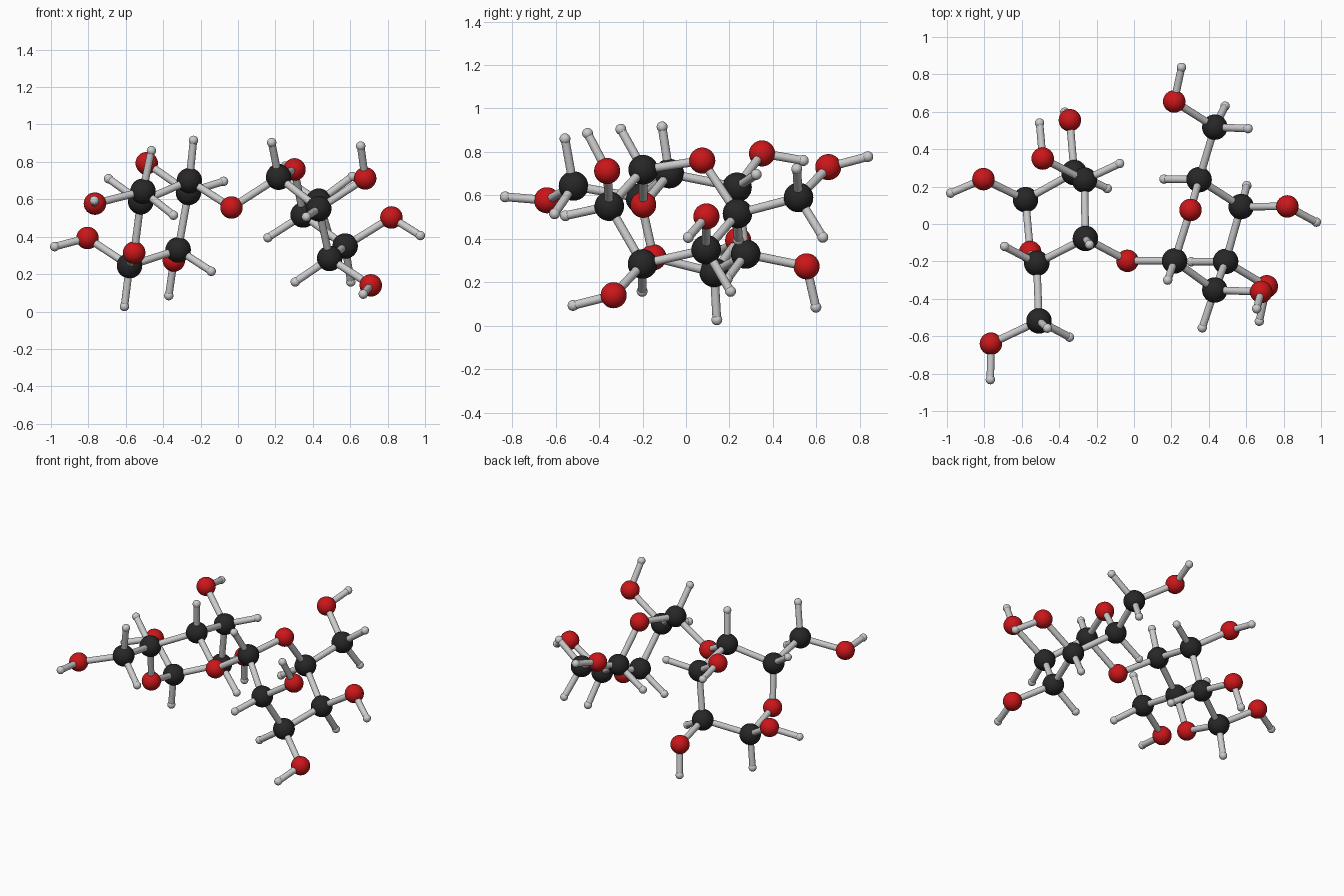
import bpy, bmesh
from mathutils import Vector

if "Cube" in bpy.data.objects:
    bpy.data.objects.remove(bpy.data.objects["Cube"])

RADIUS = {"carbon": 0.068, "oxygen": 0.06, "hydrogen": 0.025}
COLOUR = {"carbon": (0.02, 0.02, 0.02, 1), "oxygen": (0.6, 0.008, 0.01, 1)}
BOND_RADIUS = 0.02

# Left ring (with the bridging oxygen)
LEFT = {
    "carbon": [(-.58, .13, .245), (-.32, .275, .33), (-.265, .235, .637),
               (-.26, -.077, .70), (-.52, -.21, .587), (-.508, -.518, .643)],
    "oxygen": [(-.555, -.15, .315), (-.805, .24, .393), (-.343, .555, .273),
               (-.488, .35, .793), (-.765, -.64, .577), (-.035, -.197, .556)],
    "hydrogen": [(-.607, .142, .027), (-.98, .165, .347), (-.143, .19, .215),
                 (-.37, .598, .085), (-.077, .323, .696), (-.505, .54, .76),
                 (-.238, -.11, .915), (-.692, -.12, .71), (-.345, -.605, .515),
                 (-.463, -.557, .86), (-.768, -.832, .593)],
}
# Right ring
RIGHT = {
    "carbon": [(.217, -.197, .718), (.432, -.353, .55), (.49, -.2, .284),
               (.573, .093, .35), (.348, .237, .516), (.432, .518, .59)],
    "oxygen": [(.302, .075, .76), (.68, -.363, .712), (.71, -.333, .14),
               (.82, .094, .503), (.215, .655, .73)],
    "hydrogen": [(.18, -.3, .904), (.365, -.555, .506), (.656, -.453, .885),
                 (.306, -.202, .158), (.67, -.52, .093), (.603, .205, .158),
                 (.975, .01, .406), (.16, .24, .395), (.487, .63, .407),
                 (.61, .51, .722), (.254, .837, .778)],
}


def make_mesh(name, build):
    """Shared smooth-shaded mesh."""
    bm = bmesh.new()
    build(bm)
    for f in bm.faces:
        f.smooth = len(f.verts) <= 4
    mesh = bpy.data.meshes.new(name)
    bm.to_mesh(mesh)
    bm.free()
    return mesh


def place(name, mesh, location):
    obj = bpy.data.objects.new(name, mesh)
    obj.location = location
    bpy.context.collection.objects.link(obj)
    return obj


# Atoms: one sphere mesh per element
atoms = []
for kind, radius in RADIUS.items():
    ball = make_mesh(kind, lambda bm: bmesh.ops.create_uvsphere(
        bm, u_segments=32, v_segments=16, radius=radius))
    if kind in COLOUR:
        mat = bpy.data.materials.new(kind)
        mat.diffuse_color = COLOUR[kind]
        mat.use_nodes = True
        mat.node_tree.nodes["Principled BSDF"].inputs["Base Color"].default_value = mat.diffuse_color
        ball.materials.append(mat)
    for i, p in enumerate(LEFT[kind] + RIGHT[kind], 1):
        place(f"{kind}_atom_{i:02d}", ball, p)
        atoms.append((kind, Vector(p)))

# Bonds: a rod between every pair of neighbouring atoms
rod = make_mesh("bond", lambda bm: bmesh.ops.create_cone(
    bm, cap_ends=True, segments=20, radius1=BOND_RADIUS,
    radius2=BOND_RADIUS, depth=1))
count = 0
for i, (kind_a, a) in enumerate(atoms):
    for kind_b, b in atoms[i + 1:]:
        reach = 0.26 if "hydrogen" in (kind_a, kind_b) else 0.36
        if kind_a == kind_b == "hydrogen" or (b - a).length > reach:
            continue
        count += 1
        bond = place(f"bond_{count:02d}", rod, (a + b) / 2)
        bond.rotation_mode = 'QUATERNION'
        bond.rotation_quaternion = (b - a).to_track_quat('Z', 'Y')
        bond.scale.z = (b - a).length
